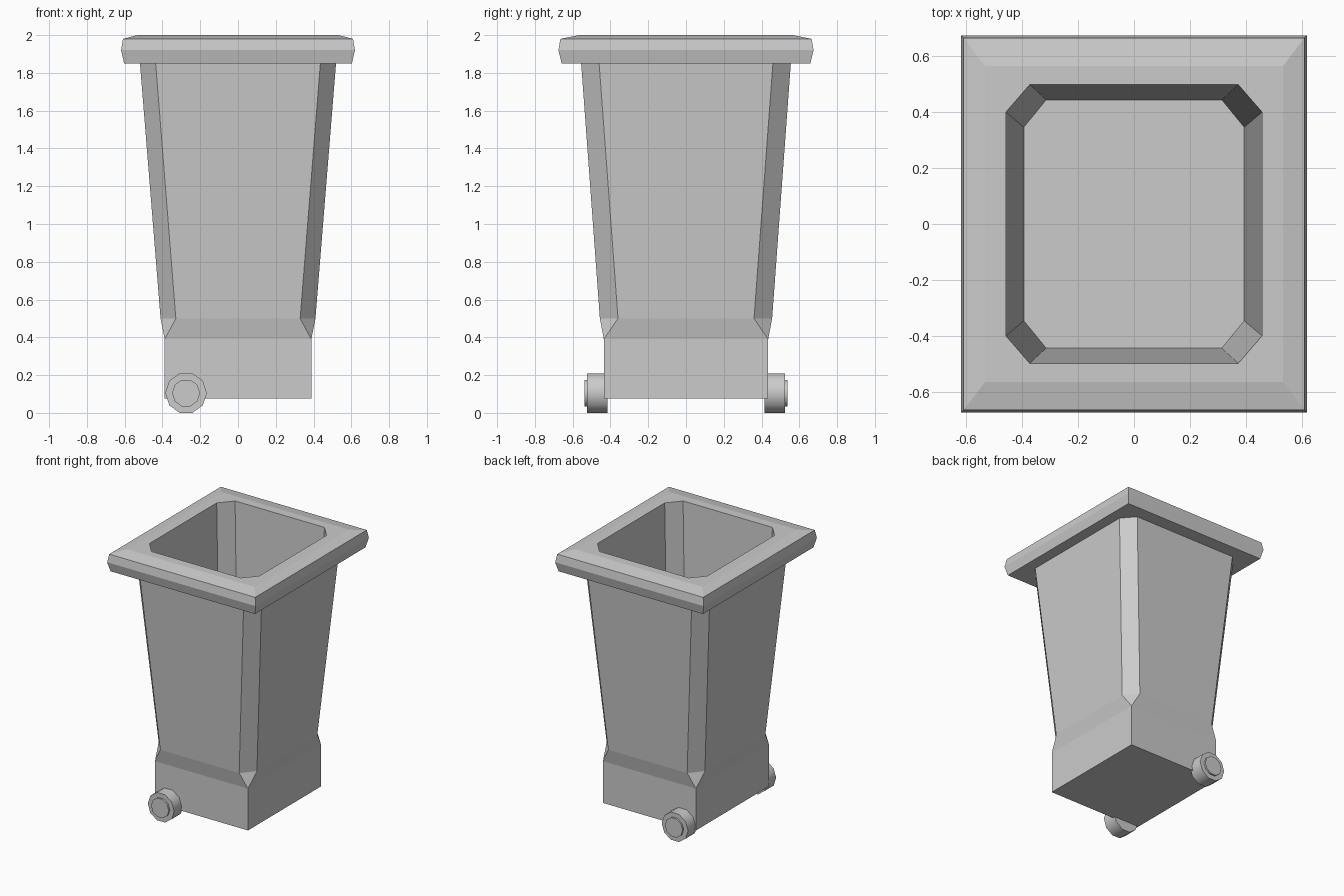
import bpy, bmesh, math
from mathutils import Matrix

if "Cube" in bpy.data.objects:
    bpy.data.objects.remove(bpy.data.objects["Cube"])


def ring(hx, hy, z, cx=0.0, cy=0.0):
    """Rectangle with cut corners, counter-clockwise; zero cut gives a plain rectangle."""
    a, b = hx - cx, hy - cy
    return [(hx, -b, z), (hx, b, z), (a, hy, z), (-a, hy, z),
            (-hx, b, z), (-hx, -b, z), (-a, -hy, z), (a, -hy, z)]


def finish(name, bm):
    bmesh.ops.remove_doubles(bm, verts=bm.verts, dist=1e-5)
    mesh = bpy.data.meshes.new(name)
    bm.to_mesh(mesh)
    bm.free()
    obj = bpy.data.objects.new(name, mesh)
    bpy.context.collection.objects.link(obj)
    return obj


def loft(name, rings, cap_start=False, cap_end=False):
    bm = bmesh.new()
    loops = [[bm.verts.new(p) for p in r] for r in rings]
    for lo, hi in zip(loops, loops[1:]):
        n = len(lo)
        for i in range(n):
            j = (i + 1) % n
            bm.faces.new((lo[i], lo[j], hi[j], hi[i]))
    if cap_start:
        bm.faces.new(loops[0][::-1])
    if cap_end:
        bm.faces.new(loops[-1])
    return finish(name, bm)


# Section shared between parts
neck = ring(0.519, 0.555, 1.85, 0.083, 0.095)
opening = ring(0.458, 0.498, 2.0, 0.085, 0.098)

# Outer body: square base flaring into a tapered, corner-cut tub
loft("bin_body", [
    ring(0.388, 0.435, 0.075),
    ring(0.388, 0.435, 0.39),
    ring(0.410, 0.456, 0.50, 0.081, 0.096),
    neck,
], cap_start=True)

# Overhanging rim
loft("rim", [
    neck,
    ring(0.603, 0.658, 1.85),
    ring(0.619, 0.675, 1.92),
    ring(0.609, 0.665, 1.98),
    ring(0.533, 0.565, 2.0),
    opening,
])

# Inside walls and floor
loft("bin_interior", [
    opening,
    ring(0.394, 0.444, 0.50, 0.08, 0.098),
], cap_end=True)


# Ten-sided wheels with a raised hub, one on each side
def wheel(name, side):
    bm = bmesh.new()
    for radius, inner, outer in ((0.110, 0.415, 0.525), (0.074, 0.50, 0.538)):
        mat = (Matrix.Translation((-0.275, side * (inner + outer) / 2, 0.105))
               @ Matrix.Rotation(math.pi / 2, 4, 'X'))
        made = bmesh.ops.create_cone(bm, cap_ends=True, segments=10, radius1=radius,
                                     radius2=radius, depth=outer - inner)
        # turn so that a flat side touches the ground
        v = made["verts"][0].co
        step = math.tau / 10
        turn = -(math.atan2(v.y, v.x) % step)
        bmesh.ops.transform(bm, matrix=mat @ Matrix.Rotation(turn, 4, 'Z'),
                            verts=made["verts"])
    obj = finish(name, bm)
    bpy.ops.object.select_all(action='DESELECT')
    obj.select_set(True)
    bpy.context.view_layer.objects.active = obj
    bpy.ops.object.shade_smooth_by_angle(angle=math.radians(40))


wheel("front_wheel", -1)
wheel("back_wheel", 1)
